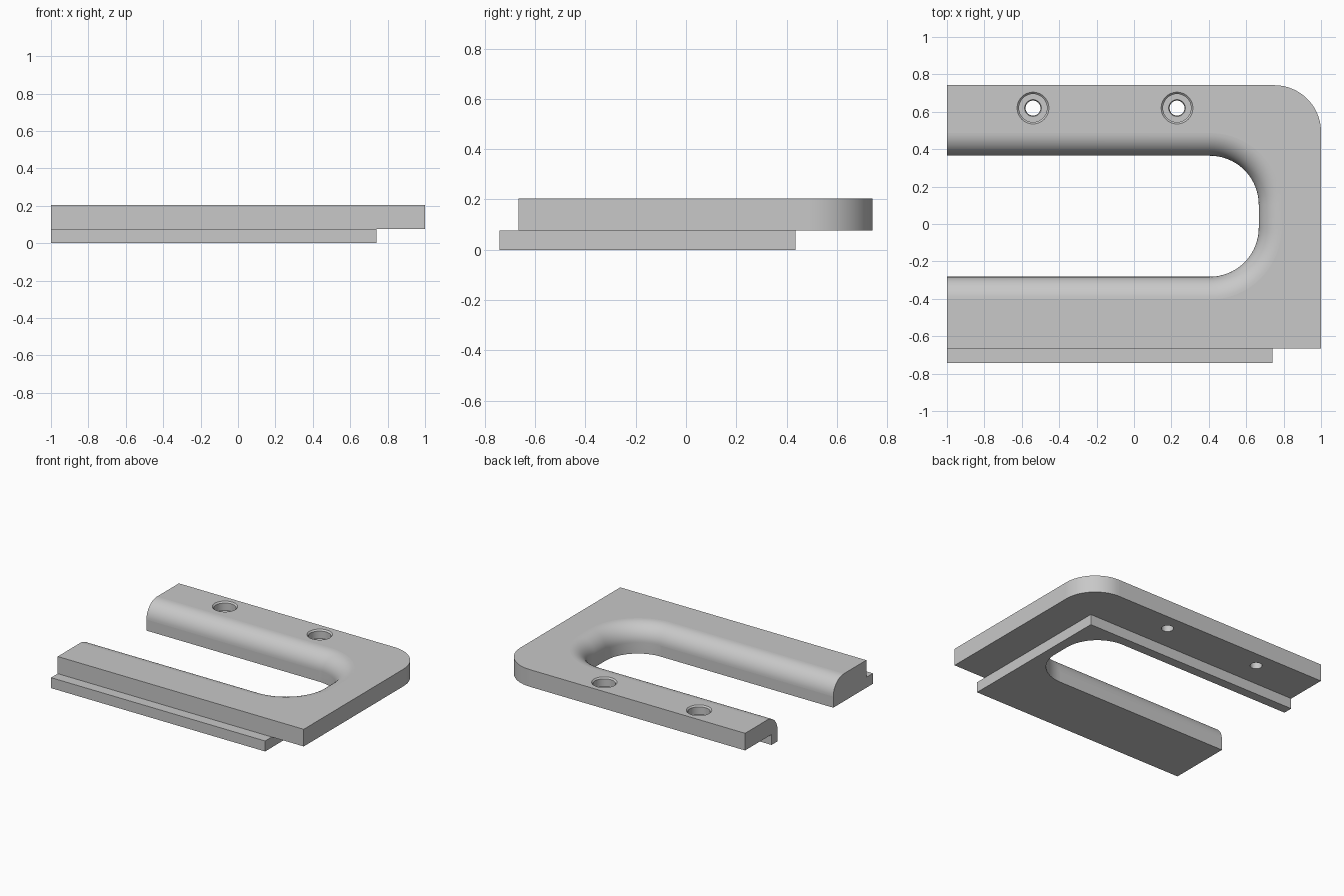
import bpy, bmesh
from math import sin, cos, pi

cube = bpy.data.objects.get("Cube")
if cube:
    bpy.data.objects.remove(cube)

TOP, STEP = 0.203, 0.077      # plate top and underside heights
FILLET = 0.122                # rounding of the upper slot edge

grey = bpy.data.materials.new("plain_grey")
grey.use_nodes = True
grey.diffuse_color = (0.58, 0.58, 0.58, 1)
grey.node_tree.nodes["Principled BSDF"].inputs["Base Color"].default_value = grey.diffuse_color


def arc(cx, cy, r, start, end, n=20):
    return [(cx + r * cos(start + (end - start) * i / n),
             cy + r * sin(start + (end - start) * i / n)) for i in range(n + 1)]


def loft(name, sections):
    """Closed solid through a stack of (outline, height) sections."""
    bm = bmesh.new()
    rings = [[bm.verts.new((x, y, z)) for x, y in pts] for pts, z in sections]
    for a, b in zip(rings, rings[1:]):
        for i in range(len(a)):
            j = (i + 1) % len(a)
            bm.faces.new((a[i], a[j], b[j], b[i]))
    bm.faces.new(rings[0][::-1])
    bm.faces.new(rings[-1])
    bmesh.ops.recalc_face_normals(bm, faces=bm.faces)
    mesh = bpy.data.meshes.new(name)
    bm.to_mesh(mesh)
    bm.free()
    mesh.materials.append(grey)
    obj = bpy.data.objects.new(name, mesh)
    bpy.context.collection.objects.link(obj)
    return obj


def combine(target, tool, operation):
    """Apply a boolean and discard the tool."""
    tool.hide_render = True
    mod = target.modifiers.new("cut", "BOOLEAN")
    mod.operation, mod.object, mod.solver = operation, tool, "EXACT"
    bpy.ops.object.select_all(action="DESELECT")
    bpy.context.view_layer.objects.active = target
    target.select_set(True)
    bpy.ops.object.modifier_apply(modifier=mod.name)
    bpy.data.objects.remove(tool)


def slot_outline(grow):
    """Open-ended slot with round inner corners, widened by grow."""
    r = 0.262 + grow
    cx, y0, y1 = 0.405, -0.02, 0.103
    return ([(-1.3, y0 - r)] + arc(cx, y0, r, -pi / 2, 0)
            + arc(cx, y1, r, 0, pi / 2) + [(-1.3, y1 + r)])


# Upper plate with one rounded back corner
plate_outline = [(-1, -0.665), (1, -0.665)] + arc(0.75, 0.492, 0.25, 0, pi / 2) + [(-1, 0.742)]
body = loft("slotted_plate", [(plate_outline, STEP), (plate_outline, TOP)])

# Lower tongue, shifted forward to leave a step all round
tongue_outline = [(-1, -0.742), (0.74, -0.742), (0.74, 0.435), (-1, 0.435)]
tongue = loft("lower_tongue", [(tongue_outline, 0), (tongue_outline, STEP)])
combine(body, tongue, "UNION")

# Slot cutter flaring outward to leave a rounded upper edge
steps = 14
sections = [(slot_outline(0), -0.1)]
for i in range(steps + 1):
    t = pi / 2 * i / steps
    sections.append((slot_outline(FILLET * (1 - cos(t))), TOP - FILLET + FILLET * sin(t)))
sections.append((slot_outline(FILLET), TOP + 0.1))
combine(body, loft("slot_cutter", sections), "DIFFERENCE")

# Counterbored screw holes along the back rail
for x in (-0.54, 0.23):
    profile = [(0.040, -0.1), (0.040, TOP - 0.075), (0.045, TOP - 0.065), (0.075, TOP - 0.065),
               (0.075, TOP - 0.01), (0.085, TOP), (0.085, TOP + 0.1)]
    cutter = loft("hole_cutter", [(arc(x, 0.62, r, 0, 2 * pi, 40)[:-1], z) for r, z in profile])
    combine(body, cutter, "DIFFERENCE")

# Smooth curved walls, keep level and upright faces flat
bpy.ops.object.shade_smooth_by_angle(angle=pi / 6)
for face in body.data.polygons:
    if max(abs(c) for c in face.normal) > 0.9999:
        face.use_smooth = False
